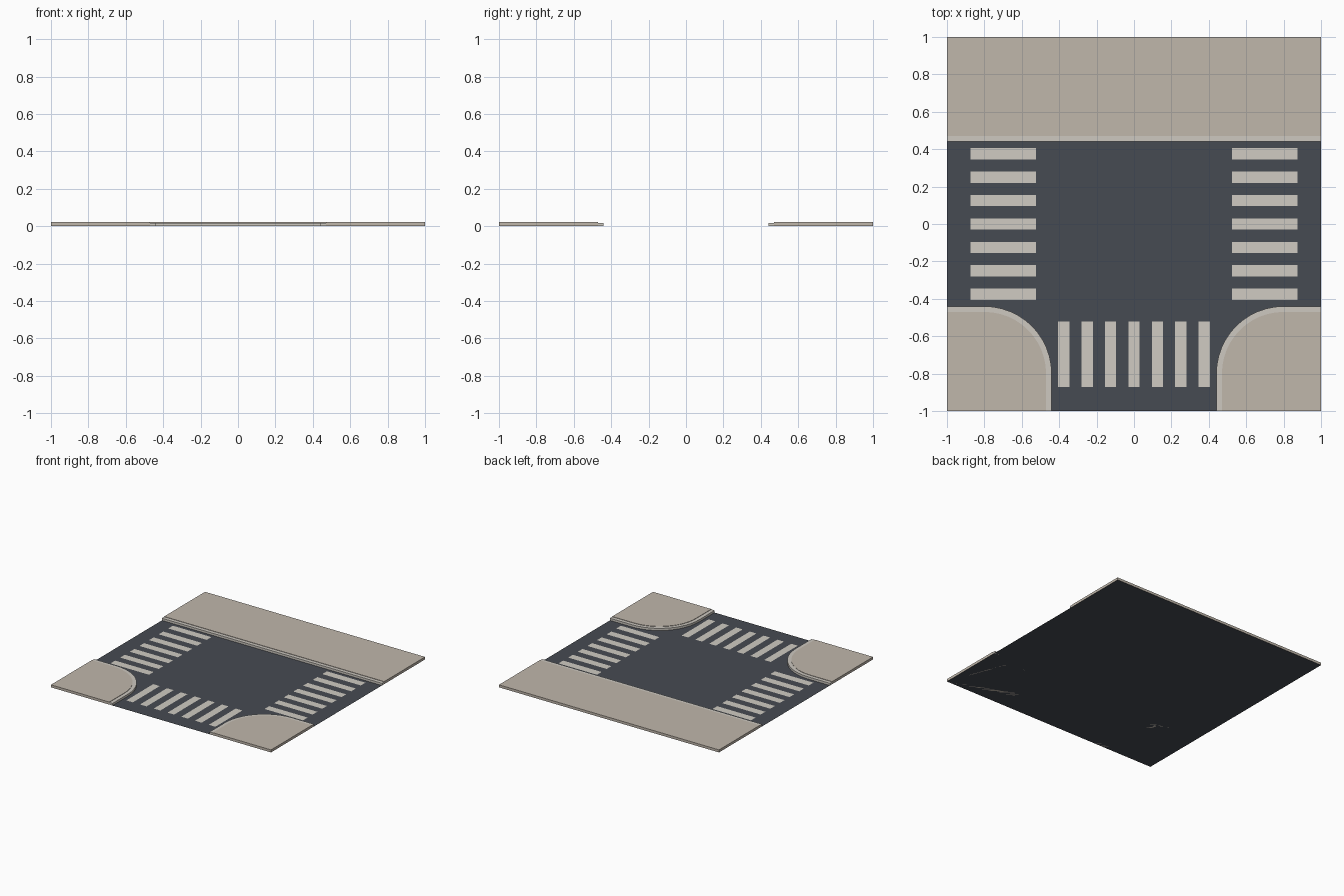
import bpy, bmesh
from math import sin, cos, pi

if "Cube" in bpy.data.objects:
    bpy.data.objects.remove(bpy.data.objects["Cube"])

CURB_H, SLAB_H, STRIPE_H = 0.018, 0.021, 0.003
EDGE, INNER = 0.44, 0.47      # road edge of the curb, inner edge of the curb
C = 0.8                       # centre of the rounded corners
SEGMENTS = 12


def material(name, rgb):
    m = bpy.data.materials.new(name)
    m.diffuse_color = (*rgb, 1)
    m.use_nodes = True
    m.node_tree.nodes["Principled BSDF"].inputs["Base Color"].default_value = m.diffuse_color
    return m


ASPHALT = material("asphalt", (0.062, 0.070, 0.085))
PAVING = material("paving", (0.53, 0.475, 0.41))
KERB = material("kerb_stone", (0.61, 0.58, 0.53))
PAINT = material("road_paint", (0.63, 0.60, 0.54))


def make(name, outlines, z, height, mat):
    """One object from flat outlines, extruded upward when height > 0."""
    bm = bmesh.new()
    for pts in outlines:
        face = bm.faces.new([bm.verts.new((x, y, z)) for x, y in pts])
        face.normal_update()
        if face.normal.z < 0:
            face.normal_flip()
        if height:
            res = bmesh.ops.extrude_face_region(bm, geom=[face], use_keep_orig=True)
            top = [v for v in res["geom"] if isinstance(v, bmesh.types.BMVert)]
            bmesh.ops.translate(bm, verts=top, vec=(0, 0, height))
    if height:
        bmesh.ops.recalc_face_normals(bm, faces=bm.faces[:])
    me = bpy.data.meshes.new(name)
    bm.to_mesh(me)
    bm.free()
    ob = bpy.data.objects.new(name, me)
    me.materials.append(mat)
    bpy.context.collection.objects.link(ob)
    return ob


def rect(x0, x1, y0, y1):
    return [(x0, y0), (x1, y0), (x1, y1), (x0, y1)]


def corner_path(edge, side):
    """Path around a front corner, from the front border to the side border."""
    r = C - edge
    arc = [(-C + r * cos(a), -C + r * sin(a))
           for a in (i * pi / 2 / SEGMENTS for i in range(SEGMENTS + 1))]
    return [(-side * x, y) for x, y in [(-edge, -1)] + arc + [(-1, -edge)]]


# Road surface
make("road", [rect(-1, 1, -1, 1)], 0, 0, ASPHALT)

# Straight pavement along the back
make("back_pavement", [rect(-1, 1, INNER, 1)], 0, SLAB_H, PAVING)
make("back_curb", [rect(-1, 1, EDGE, INNER)], 0, CURB_H, KERB)

# Rounded front corners and side crossings
offsets = [i * 0.125 for i in range(-3, 4)]
for label, s in (("left", -1), ("right", 1)):
    inner, outer = corner_path(INNER, s), corner_path(EDGE, s)
    make(label + "_corner_pavement", [inner + [(s, -1)]], 0, SLAB_H, PAVING)
    make(label + "_corner_curb", [outer + inner[::-1]], 0, CURB_H, KERB)
    make(label + "_crossing",
         [rect(s * 0.7 - 0.175, s * 0.7 + 0.175, o - 0.03, o + 0.03) for o in offsets],
         STRIPE_H, 0, PAINT)

# Front crossing
make("front_crossing",
     [rect(o - 0.03, o + 0.03, -0.872, -0.522) for o in offsets], STRIPE_H, 0, PAINT)
